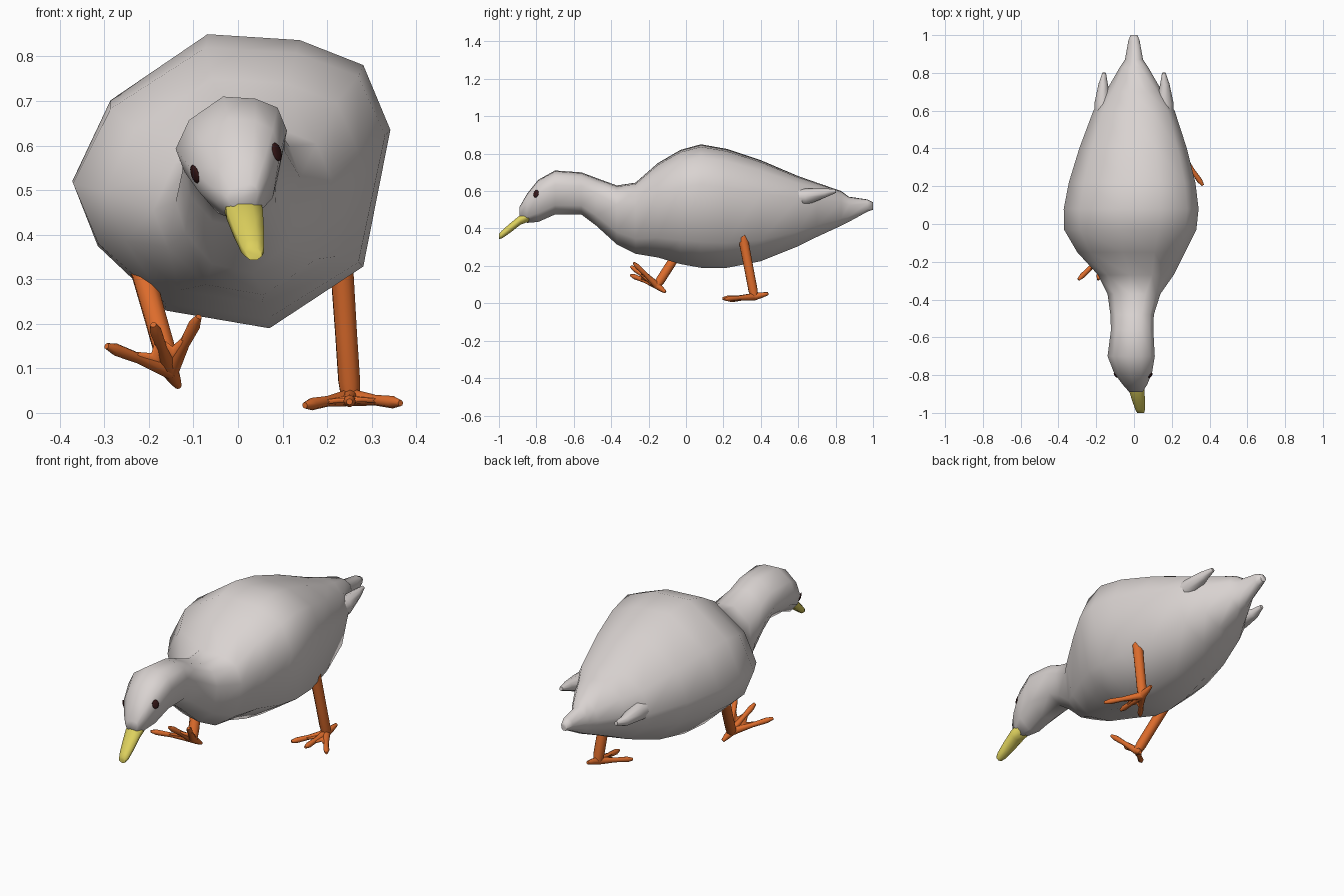
import bpy, bmesh, math
from mathutils import Vector
from mathutils.bvhtree import BVHTree

if "Cube" in bpy.data.objects:
    bpy.data.objects.remove(bpy.data.objects["Cube"])


def material(name, rgb):
    m = bpy.data.materials.new(name)
    m.diffuse_color = (*rgb, 1)
    m.use_nodes = True
    m.node_tree.nodes["Principled BSDF"].inputs["Base Color"].default_value = m.diffuse_color
    return m


white = material("feather_white", (0.70, 0.655, 0.64))
yellow = material("beak_yellow", (0.72, 0.63, 0.11))
orange = material("leg_orange", (0.72, 0.15, 0.025))
dark = material("eye_dark", (0.035, 0.008, 0.008))


def finish(bm, name, mat, angle=70):
    bmesh.ops.recalc_face_normals(bm, faces=bm.faces)
    me = bpy.data.meshes.new(name)
    bm.to_mesh(me)
    bm.free()
    me.materials.append(mat)
    ob = bpy.data.objects.new(name, me)
    bpy.context.collection.objects.link(ob)
    bpy.context.view_layer.objects.active = ob
    bpy.ops.object.select_all(action='DESELECT')
    ob.select_set(True)
    bpy.ops.object.shade_smooth_by_angle(angle=math.radians(angle))
    return ob


def loft(bm, rings):
    """Skin a row of point rings and cap both ends."""
    vs = [[bm.verts.new(p) for p in r] for r in rings]
    n = len(vs[0])
    for a, b in zip(vs, vs[1:]):
        for i in range(n):
            bm.faces.new((a[i], a[(i + 1) % n], b[(i + 1) % n], b[i]))
    bm.faces.new(vs[0])
    bm.faces.new(vs[-1])


def tube(bm, path, radii, sides=8):
    pts = [Vector(p) for p in path]
    rings = []
    for i, p in enumerate(pts):
        d = pts[min(i + 1, len(pts) - 1)] - pts[max(i - 1, 0)]
        q = d.to_track_quat('Z', 'Y')
        rings.append([p + q @ Vector((radii[i] * math.cos(t), radii[i] * math.sin(t), 0))
                      for t in (2 * math.pi * k / sides for k in range(sides))])
    loft(bm, rings)


def sections(profile, rows):
    """Each row: y, centre x, half width, top z, bottom z."""
    return [[(cx + u * rx, y, (t + b) / 2 + v * (t - b) / 2) for u, v in profile]
            for y, cx, rx, t, b in rows]


# Body, neck and head: one ten-sided section, rolled a little to the left
rolled = [(-.15, 1), (.43, .96), (.83, .79), (1, .35), (.83, -.58),
          (.24, -1), (-.41, -.88), (-.84, -.44), (-1, 0), (-.76, .55)]
body_rows = [
    (1.0, 0, .018, .54, .50), (.97, 0, .03, .555, .49), (.87, 0, .048, .57, .435),
    (.83, 0, .075, .60, .415), (.70, 0, .15, .645, .355), (.60, 0, .215, .68, .305),
    (.40, -.005, .285, .765, .225), (.22, -.01, .335, .825, .19),
    (.08, -.015, .357, .85, .19), (-.03, -.02, .35, .82, .21),
    (-.15, -.015, .285, .75, .245), (-.27, .01, .20, .645, .265),
    (-.37, 0, .14, .63, .315), (-.48, -.01, .115, .67, .415),
    (-.56, -.01, .112, .70, .475), (-.70, -.015, .125, .71, .475),
    (-.79, -.005, .10, .66, .435), (-.85, .005, .065, .585, .43),
    (-.89, .01, .035, .515, .455)]
bm = bmesh.new()
loft(bm, sections(rolled, body_rows))
body = finish(bm, "body", white)

# Wing tips beside the tail, the right one higher because of the roll
for side, x, z0, z1 in (("right", 1, .56, .60), ("left", -1, .495, .505)):
    bm = bmesh.new()
    tube(bm, [(x * .15, .50, z0), (x * .165, .64, z0 + .01),
              (x * .163, .74, z1 - .01), (x * .158, .80, z1)],
         [.055, .045, .025, .010])
    finish(bm, side + "_wing_tip", white)

# Beak
octagon = [(math.cos(t), math.sin(t)) for t in
           (math.pi / 8 + k * math.pi / 4 for k in range(8))]
bm = bmesh.new()
loft(bm, sections(octagon, [
    (-.84, .010, .044, .495, .435), (-.885, .015, .044, .475, .418),
    (-.94, .025, .036, .43, .375), (-.985, .033, .027, .39, .345),
    (-1.0, .035, .020, .372, .342)]))
finish(bm, "beak", yellow)

# Eyes: thin plates laid on the head
bpy.context.view_layer.update()
tree = BVHTree.FromObject(body, bpy.context.evaluated_depsgraph_get())
for side, p in (("right", (.085, -.80, .585)), ("left", (-.10, -.80, .535))):
    loc, nor, _, _ = tree.find_nearest(Vector(p))
    bm = bmesh.new()
    bmesh.ops.create_icosphere(bm, subdivisions=2, radius=1)
    q = nor.to_track_quat('Z', 'Y')
    for v in bm.verts:
        v.co = loc + q @ Vector((v.co.x * .017, v.co.y * .022, v.co.z * .0049))
    finish(bm, side + "_eye", dark)


# Legs with webbed feet
def leg(side, hip, ankle, toes, heel):
    hip, ankle, heel = Vector(hip), Vector(ankle), Vector(heel)
    toes = [Vector(t) for t in toes]
    bm = bmesh.new()
    tube(bm, [hip, hip.lerp(ankle, .6), hip.lerp(ankle, .9), ankle], [.028, .026, .026, .022])
    tube(bm, [ankle, ankle.lerp(heel, .6), heel], [.020, .014, .008])
    for t in toes:
        tube(bm, [ankle, ankle.lerp(t, .5), ankle.lerp(t, .85), t], [.020, .012, .014, .007])
    finish(bm, side + "_leg", orange)
    bm = bmesh.new()
    for a, b in zip(toes, toes[1:]):
        edge = ankle.lerp((a + b) / 2, .45)
        bm.faces.new([bm.verts.new(p) for p in
                      (ankle, ankle.lerp(a, .75), edge, ankle.lerp(b, .75))])
    web = finish(bm, side + "_web", orange)
    web.modifiers.new("thickness", 'SOLIDIFY').thickness = .01
    web.modifiers["thickness"].offset = 0


leg("right", (.228, .295, .40), (.252, .365, .035),
    [(.15, .225, .017), (.25, .195, .025), (.365, .205, .022)], (.258, .44, .052))
leg("left", (-.238, .04, .40), (-.152, -.155, .095),
    [(-.295, -.295, .15), (-.19, -.295, .198), (-.088, -.28, .216)], (-.134, -.11, .06))
